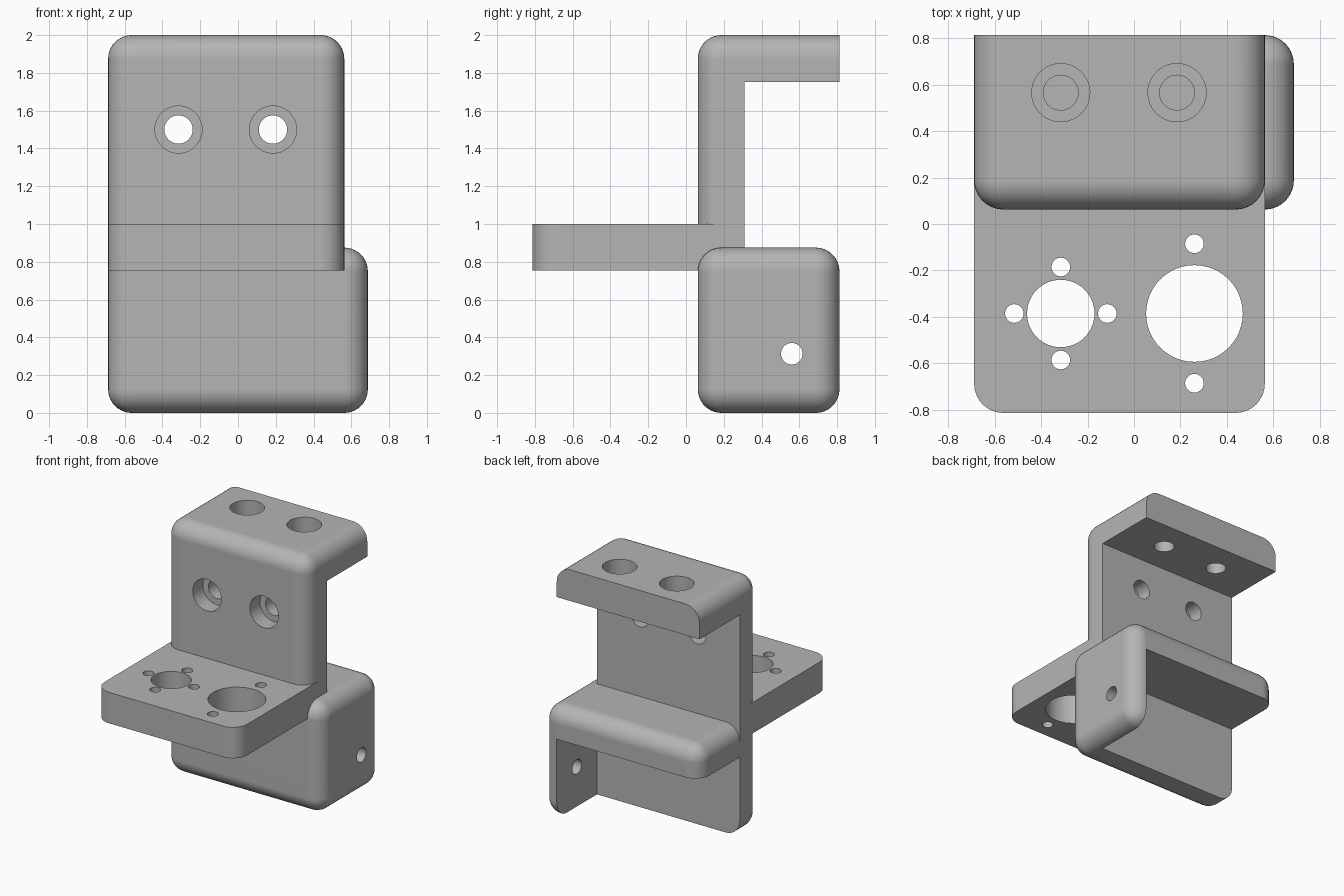
import bpy, bmesh, math
from mathutils import Matrix, Vector

cube = bpy.data.objects.get("Cube")
if cube:
    bpy.data.objects.remove(cube, do_unlink=True)

grey = bpy.data.materials.new("matte_grey")
grey.use_nodes = True
grey.diffuse_color = (0.46, 0.46, 0.46, 1)
grey.node_tree.nodes["Principled BSDF"].inputs["Base Color"].default_value = grey.diffuse_color

# Shared dimensions
RADIUS, WALL = 0.125, 0.247
LEFT, RIGHT, SIDE = -0.6875, 0.5625, 0.6875
FRONT, BACK = 0.0625, 0.8125


def add_object(name, bm):
    mesh = bpy.data.meshes.new(name)
    bmesh.ops.recalc_face_normals(bm, faces=bm.faces)
    bm.to_mesh(mesh)
    bm.free()
    mesh.materials.append(grey)
    obj = bpy.data.objects.new(name, mesh)
    bpy.context.collection.objects.link(obj)
    return obj


def box(name, low, high, round_edge=None):
    """Box between two corners; edges chosen by round_edge are filleted."""
    low, high = Vector(low), Vector(high)
    bm = bmesh.new()
    bmesh.ops.create_cube(bm, size=1)
    for v in bm.verts:
        v.co = [l + (c + 0.5) * (h - l) for l, h, c in zip(low, high, v.co)]
    if round_edge:
        edges = [e for e in bm.edges if round_edge(e)]
        bmesh.ops.bevel(bm, geom=edges, offset=RADIUS, segments=10,
                        profile=0.5, affect='EDGES', clamp_overlap=False)
    return add_object(name, bm)


def cylinder(center, radius, length, axis):
    """Hole cutter centred on a point and lying along an axis."""
    turn = {'x': Matrix.Rotation(math.pi / 2, 4, 'Y'),
            'y': Matrix.Rotation(math.pi / 2, 4, 'X'),
            'z': Matrix.Identity(4)}[axis]
    bm = bmesh.new()
    bmesh.ops.create_cone(bm, cap_ends=True, segments=48, radius1=radius, radius2=radius,
                          depth=length, matrix=Matrix.Translation(center) @ turn)
    return add_object("hole_cutter", bm)


def activate(obj):
    bpy.ops.object.select_all(action='DESELECT')
    obj.select_set(True)
    bpy.context.view_layer.objects.active = obj


def cut(obj, cutter):
    cutter.hide_render = True
    mod = obj.modifiers.new("cut", 'BOOLEAN')
    mod.operation, mod.solver, mod.object = 'DIFFERENCE', 'EXACT', cutter
    activate(obj)
    bpy.ops.object.modifier_apply(modifier=mod.name)
    bpy.data.objects.remove(cutter, do_unlink=True)


def finish(obj):
    activate(obj)
    bpy.ops.object.shade_smooth_by_angle(angle=math.radians(30))
    mod = obj.modifiers.new("flat_face_normals", 'WEIGHTED_NORMAL')
    mod.keep_sharp = True


# Lower mount: rounded block hollowed to a front wall, a shelf and one end wall
lower = box("lower_mount", (LEFT, FRONT, 0), (SIDE, BACK, 0.875), lambda e: True)
cut(lower, box("cavity", (-2, FRONT + WALL, -1), (RIGHT, 2, 0.875 - WALL)))
cut(lower, cylinder((0.62, 0.56, 0.313), 0.057, 0.5, 'x'))
finish(lower)

# Upper mount: rounded shell trimmed to an upright wall and a top flange
upper = box("upper_mount", (LEFT, FRONT, 0.3), (RIGHT, 1.3, 2), lambda e: True)
cut(upper, box("back_trim", (-2, BACK, -1), (2, 3, 3)))
cut(upper, box("bottom_trim", (-2, -1, -1), (2, 3, 0.755)))
cut(upper, box("cavity", (-2, FRONT + WALL, -1), (2, 3, 2 - WALL)))

# Counterbored screw holes in the wall and the flange
for x in (-0.315, 0.185):
    for radius, length in ((0.125, 0.25), (0.075, 0.8)):
        cut(upper, cylinder((x, FRONT, 1.5), radius, length, 'y'))
        cut(upper, cylinder((x, 0.565, 2), radius, length, 'z'))
finish(upper)

# Front plate with rounded front corners
plate = box("front_plate", (LEFT, -BACK, 0.755), (RIGHT, 0.25, 1),
            lambda e: all(v.co.y < 0 for v in e.verts)
            and abs(e.verts[0].co.z - e.verts[1].co.z) > 0.1)

# Round openings with their small screw holes
HOLE_Y, Z = -0.385, 0.88
holes = [(-0.315, HOLE_Y, 0.145), (0.26, HOLE_Y, 0.208)]
for s in (-1, 1):
    holes += [(-0.315 + s * 0.2, HOLE_Y, 0.04),
              (-0.315, HOLE_Y + s * 0.2, 0.04),
              (0.26, HOLE_Y + s * 0.3, 0.04)]
for x, y, radius in holes:
    cut(plate, cylinder((x, y, Z), radius, 0.6, 'z'))
finish(plate)
